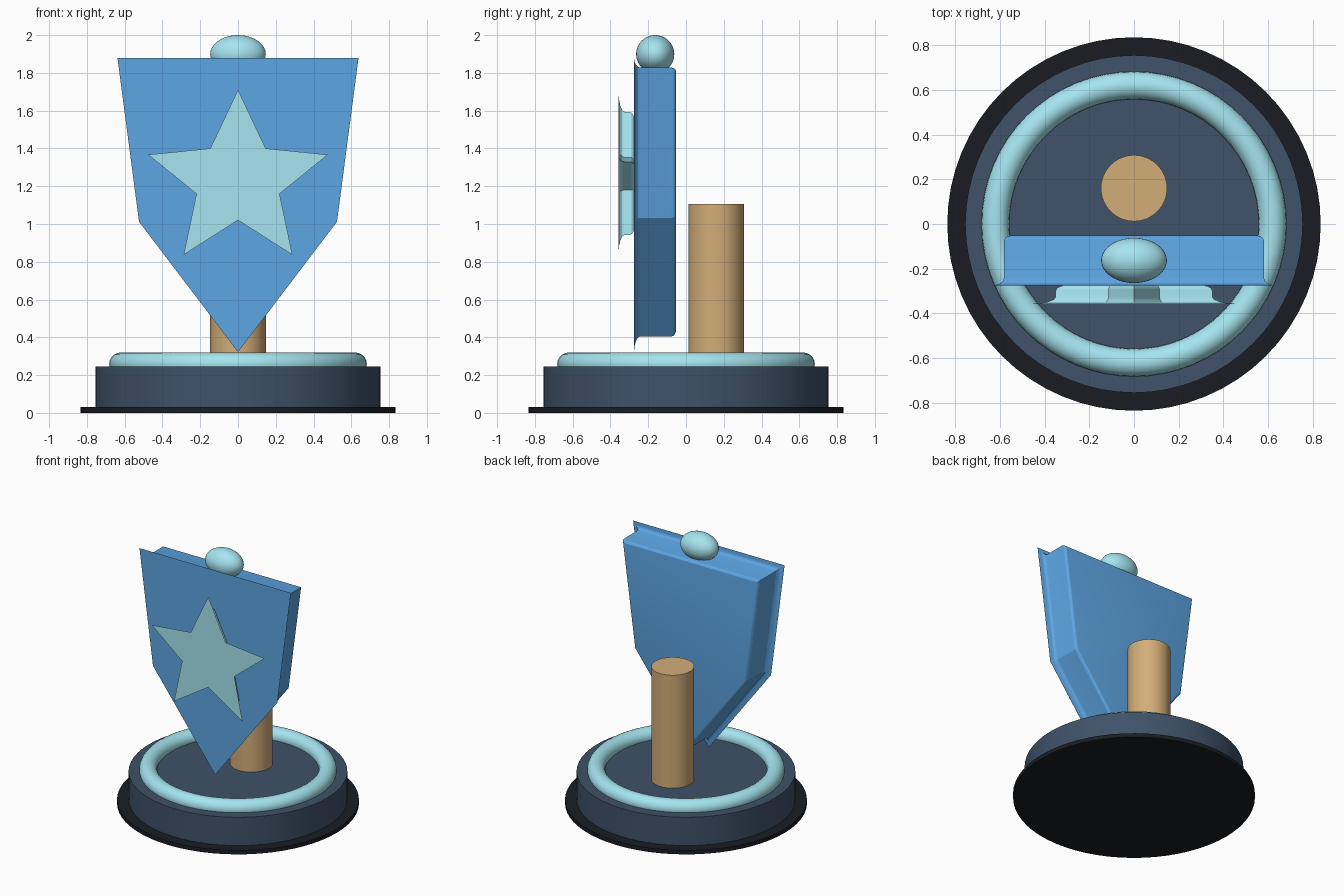
import bpy, bmesh, math
from mathutils import Vector

if "Cube" in bpy.data.objects:
    bpy.data.objects.remove(bpy.data.objects["Cube"])


def material(name, rgb):
    m = bpy.data.materials.new(name)
    m.diffuse_color = (*rgb, 1)
    m.use_nodes = True
    m.node_tree.nodes["Principled BSDF"].inputs["Base Color"].default_value = m.diffuse_color
    return m


BLUE = material("blue", (0.11, 0.38, 0.77))
CYAN = material("pale_cyan", (0.38, 0.78, 0.87))
TAN = material("tan", (0.65, 0.42, 0.19))
NAVY = material("navy", (0.05, 0.085, 0.14))
BLACK = material("black", (0.010, 0.012, 0.016))


def finish(name, mat, angle=35):
    ob = bpy.context.object
    ob.name = ob.data.name = name
    ob.data.materials.append(mat)
    bpy.ops.object.shade_smooth_by_angle(angle=math.radians(angle))
    return ob


def cylinder(name, mat, r, z0, z1, y=0.0):
    bpy.ops.mesh.primitive_cylinder_add(vertices=64, radius=r, depth=z1 - z0,
                                        location=(0, y, (z0 + z1) / 2))
    return finish(name, mat)


def mitre(points, inset):
    """Shrink a clockwise (x, z) outline by a constant edge distance."""
    out = []
    for i, p in enumerate(points):
        a = (p - points[i - 1]).normalized()
        b = (points[(i + 1) % len(points)] - p).normalized()
        na, nb = Vector((a.y, -a.x)), Vector((b.y, -b.x))
        out.append(p + (na + nb) * inset / (1 + na.dot(nb)))
    return out


def plate(name, mat, half, front, back):
    """Mirrored outline, concave flared front lip, straight wall, rounded back edge."""
    pts = [Vector(p) for p in half]
    pts += [Vector((-x, z)) for x, z in reversed(half) if x > 0]
    steps = [math.pi / 2 * i / 4 for i in range(5)]
    lip, wall, rad = 0.033, 0.05, 0.025
    profile = [(front + lip * (1 - math.cos(t)), wall * math.sin(t)) for t in steps]
    profile += [(back - rad + rad * math.sin(t), wall + rad * (1 - math.cos(t)))
                for t in steps]
    bm = bmesh.new()
    rings = [[bm.verts.new((p.x, y, p.y)) for p in mitre(pts, d)] for y, d in profile]
    n = len(pts)
    for r0, r1 in zip(rings, rings[1:]):
        for i in range(n):
            j = (i + 1) % n
            bm.faces.new((r0[i], r0[j], r1[j], r1[i]))
    bm.faces.new(rings[0])
    bm.faces.new(rings[-1])
    bmesh.ops.recalc_face_normals(bm, faces=bm.faces)
    me = bpy.data.meshes.new(name)
    bm.to_mesh(me)
    bm.free()
    ob = bpy.data.objects.new(name, me)
    bpy.context.collection.objects.link(ob)
    bpy.ops.object.select_all(action='DESELECT')
    ob.select_set(True)
    bpy.context.view_layer.objects.active = ob
    return finish(name, mat, 20)


# Round base: thin foot, drum and trim ring
cylinder("foot_disc", BLACK, 0.835, 0.0, 0.03)
cylinder("base_drum", NAVY, 0.755, 0.002, 0.245)
bpy.ops.mesh.primitive_torus_add(major_radius=0.62, minor_radius=0.062,
                                 major_segments=64, minor_segments=20,
                                 location=(0, 0, 0.258))
finish("trim_ring", CYAN, 60)

# Support post behind the shield
cylinder("support_post", TAN, 0.148, 0.235, 1.105, y=0.16)

# Shield with raised star
plate("shield", BLUE, [(0.638, 1.878), (0.524, 1.012), (0, 0.322)], -0.275, -0.052)
plate("star", CYAN, [(0, 1.71), (0.147, 1.40), (0.476, 1.367), (0.22, 1.16),
                     (0.288, 0.837), (0, 1.02)], -0.358, -0.272)

# Oval finial on the top edge
bpy.ops.mesh.primitive_uv_sphere_add(segments=40, ring_count=20, radius=1,
                                     location=(0, -0.163, 1.899))
bpy.context.object.scale = (0.147, 0.101, 0.101)
bpy.ops.object.transform_apply(location=False, rotation=False, scale=True)
finish("finial", CYAN, 60)
